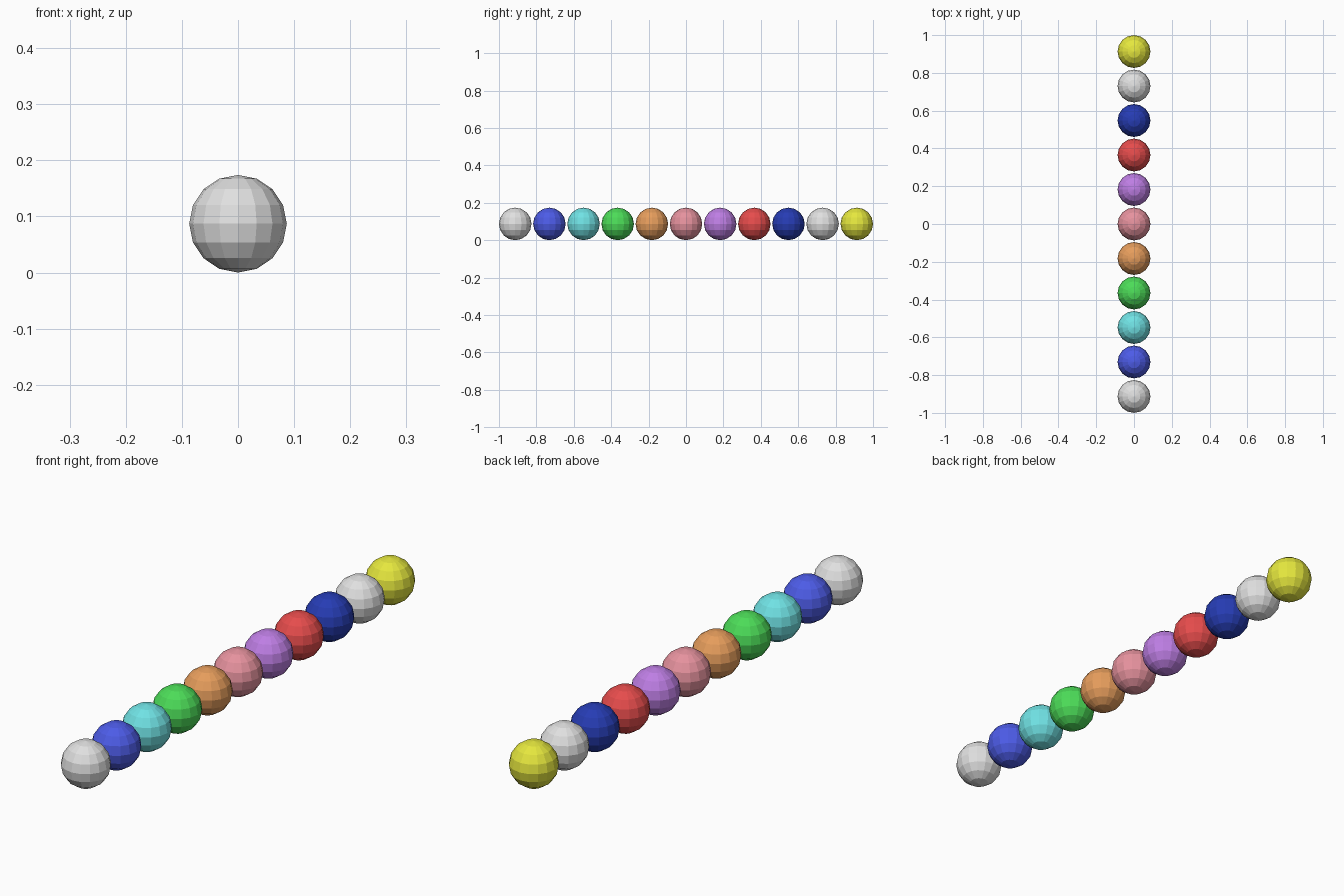
import bpy

if "Cube" in bpy.data.objects:
    bpy.data.objects.remove(bpy.data.objects["Cube"])

RADIUS = 2 / 23          # eleven balls with a small gap fill two units
SPACING = 2.1 * RADIUS


def srgb(*rgb):
    """Convert 0-255 display values to linear RGBA."""
    lin = [c / 255 / 12.92 if c < 11 else ((c / 255 + 0.055) / 1.055) ** 2.4 for c in rgb]
    return (*lin, 1.0)


PALETTE = {
    "white": srgb(224, 224, 224),
    "blue": srgb(77, 92, 232),
    "cyan": srgb(112, 226, 228),
    "green": srgb(76, 220, 88),
    "orange": srgb(230, 157, 92),
    "pink": srgb(230, 146, 158),
    "purple": srgb(190, 126, 228),
    "red": srgb(230, 76, 76),
    "navy": srgb(38, 60, 180),
    "yellow": srgb(230, 232, 62),
}

materials = {}
for name, colour in PALETTE.items():
    materials[name] = bpy.data.materials.new(name)
    materials[name].diffuse_color = colour

# Row of faceted balls, front to back
ROW = ["white", "blue", "cyan", "green", "orange", "pink",
       "purple", "red", "navy", "white", "yellow"]

for i, name in enumerate(ROW):
    bpy.ops.mesh.primitive_uv_sphere_add(
        segments=16, ring_count=8, radius=RADIUS,
        location=(0, (i - (len(ROW) - 1) / 2) * SPACING, RADIUS))
    ball = bpy.context.object
    ball.name = f"{name}_ball_{i + 1}"
    ball.data.materials.append(materials[name])
    bpy.ops.object.shade_flat()

for m in bpy.data.materials:
    if m.users and not m.is_grease_pencil:
        m.use_nodes = True
        m.node_tree.nodes["Principled BSDF"].inputs["Base Color"].default_value = m.diffuse_color
